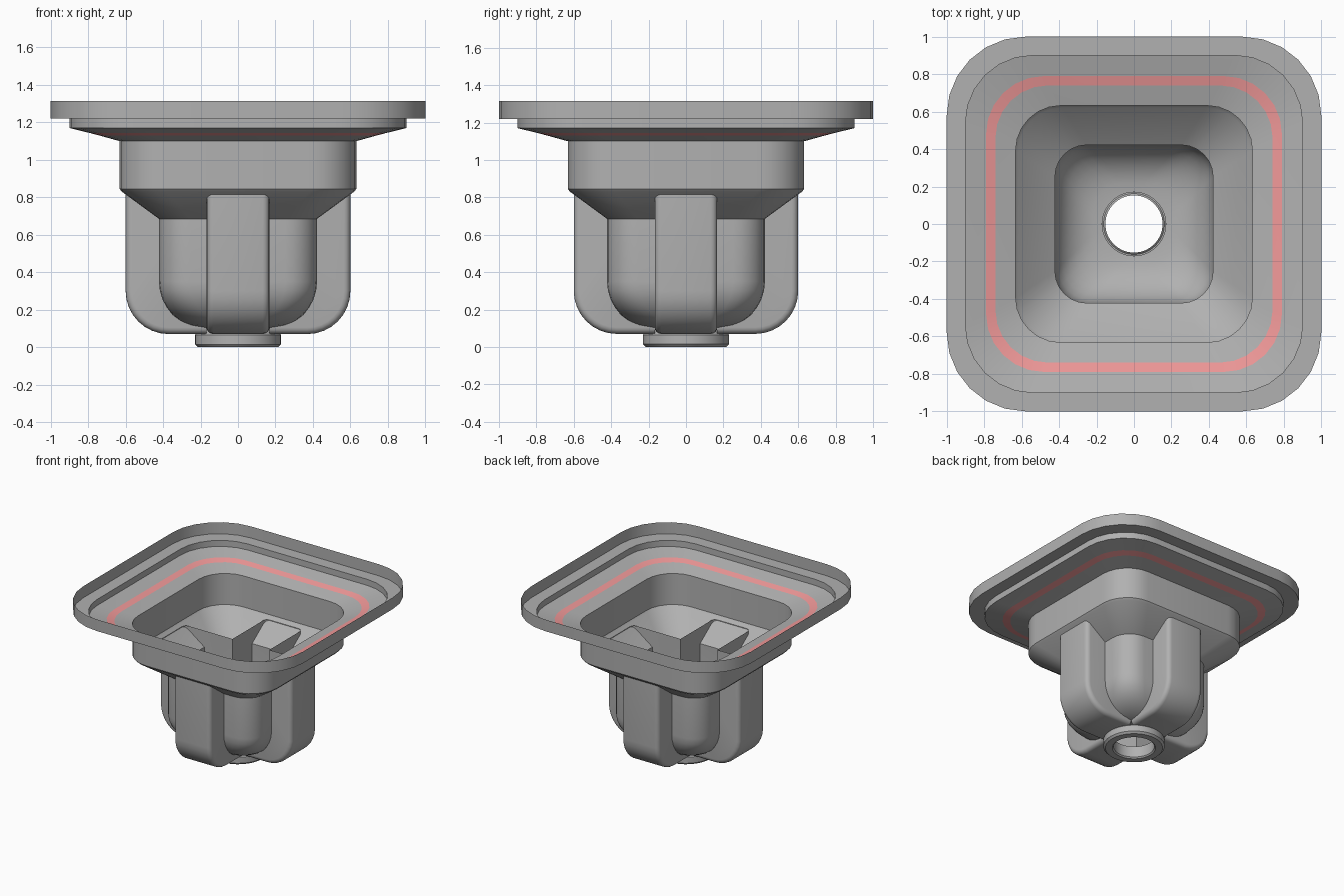
import bpy, bmesh
from math import sin, cos, pi

if "Cube" in bpy.data.objects:
    bpy.data.objects.remove(bpy.data.objects["Cube"])


def material(name, r, g, b):
    mat = bpy.data.materials.new(name)
    mat.diffuse_color = (r, g, b, 1)
    mat.use_nodes = True
    mat.node_tree.nodes["Principled BSDF"].inputs["Base Color"].default_value = mat.diffuse_color
    return mat


GREY = material("dark_grey", .44, .44, .44)
RED = material("seal_red", .88, .32, .32)


def finish(name, bm, mat=GREY):
    bmesh.ops.recalc_face_normals(bm, faces=bm.faces)
    me = bpy.data.meshes.new(name)
    bm.to_mesh(me)
    bm.free()
    me.materials.append(mat)
    ob = bpy.data.objects.new(name, me)
    bpy.context.collection.objects.link(ob)
    bpy.ops.object.select_all(action='DESELECT')
    bpy.context.view_layer.objects.active = ob
    ob.select_set(True)
    bpy.ops.object.shade_smooth_by_angle(angle=35 * pi / 180)


def rounded_square(half, r, z, seg):
    pts = []
    for q, (sx, sy) in enumerate([(1, 1), (-1, 1), (-1, -1), (1, -1)]):
        for i in range(seg + 1):
            a = (q + i / seg) * pi / 2
            pts.append((sx * (half - r) + r * cos(a), sy * (half - r) + r * sin(a), z))
    return pts


def loft(name, rings, seg=6, mat=GREY):
    """Skin through rounded squares given as (half width, corner radius, z)."""
    bm = bmesh.new()
    rows = [[bm.verts.new(p) for p in rounded_square(*ring, seg)] for ring in rings]
    n = len(rows[0])
    for a, b in zip(rows, rows[1:]):
        for i in range(n):
            bm.faces.new((a[i], a[(i + 1) % n], b[(i + 1) % n], b[i]))
    bmesh.ops.remove_doubles(bm, verts=bm.verts, dist=1e-5)
    finish(name, bm, mat)


# thin open rim with its ledge and the sloping seat outside the seal
loft("rim", [(1, .42, 1.315), (1, .42, 1.22), (.9, .36, 1.22),
             (.9, .36, 1.17), (.79, .31, 1.143)])

# coloured seal band
loft("seal_band", [(.79, .31, 1.143), (.74, .28, 1.13)], mat=RED)

# funnel body: seat, collar, slope and rounded bowl
body = [(.74, .28, 1.13), (.632, .24, 1.10), (.632, .24, .845), (.62, .235, .83),
        (.422, .17, .685)]
R = .25
for i in range(9):
    a = i / 8 * pi / 2
    body.append((.422 - R + R * cos(a), .17, .35 - R * sin(a)))
loft("funnel_body", body)

# ring outlet under the bowl
loft("outlet_ring", [(h, h, z) for h, z in
                     [(.153, .1), (.153, .01), (.163, 0), (.215, 0),
                      (.23, .015), (.23, .065), (.215, .08), (.17, .1)]], seg=8)

# open-topped rib channels, repeated on four sides
W, B, TOP = .167, .035, .82


def rib_path(d):
    pts = [(.6 - d, TOP), (.6 - d, .3)]
    for i in range(1, 9):
        a = i / 8 * pi / 2
        pts.append((.37 + (.23 - d) * cos(a), .3 - (.23 - d) * sin(a)))
    return pts + [(W, .07 + d)]


def rib(name, turn):
    bm = bmesh.new()

    def vert(x, y, z):
        return bm.verts.new((x * cos(turn) - y * sin(turn),
                             x * sin(turn) + y * cos(turn), z))

    # cross-section with rounded outer edges: (sideways position, inset)
    angles = [i / 4 * pi / 2 for i in range(5)]
    section = [(-(W - B + B * sin(a)), B * (1 - cos(a))) for a in reversed(angles)]
    section += [(-y, d) for y, d in reversed(section)]
    rows = [[vert(x, y, z) for x, z in rib_path(d)] for y, d in section]
    for a, b in zip(rows, rows[1:]):
        for i in range(len(a) - 1):
            bm.faces.new((a[i], a[i + 1], b[i + 1], b[i]))
    # side walls reaching in to the centre
    for row, y in ((rows[0], -W), (rows[-1], W)):
        bm.faces.new(row + [vert(W, y, TOP)])
    finish(name, bm)


for k, side in enumerate(("right", "back", "left", "front")):
    rib("rib_" + side, k * pi / 2)
